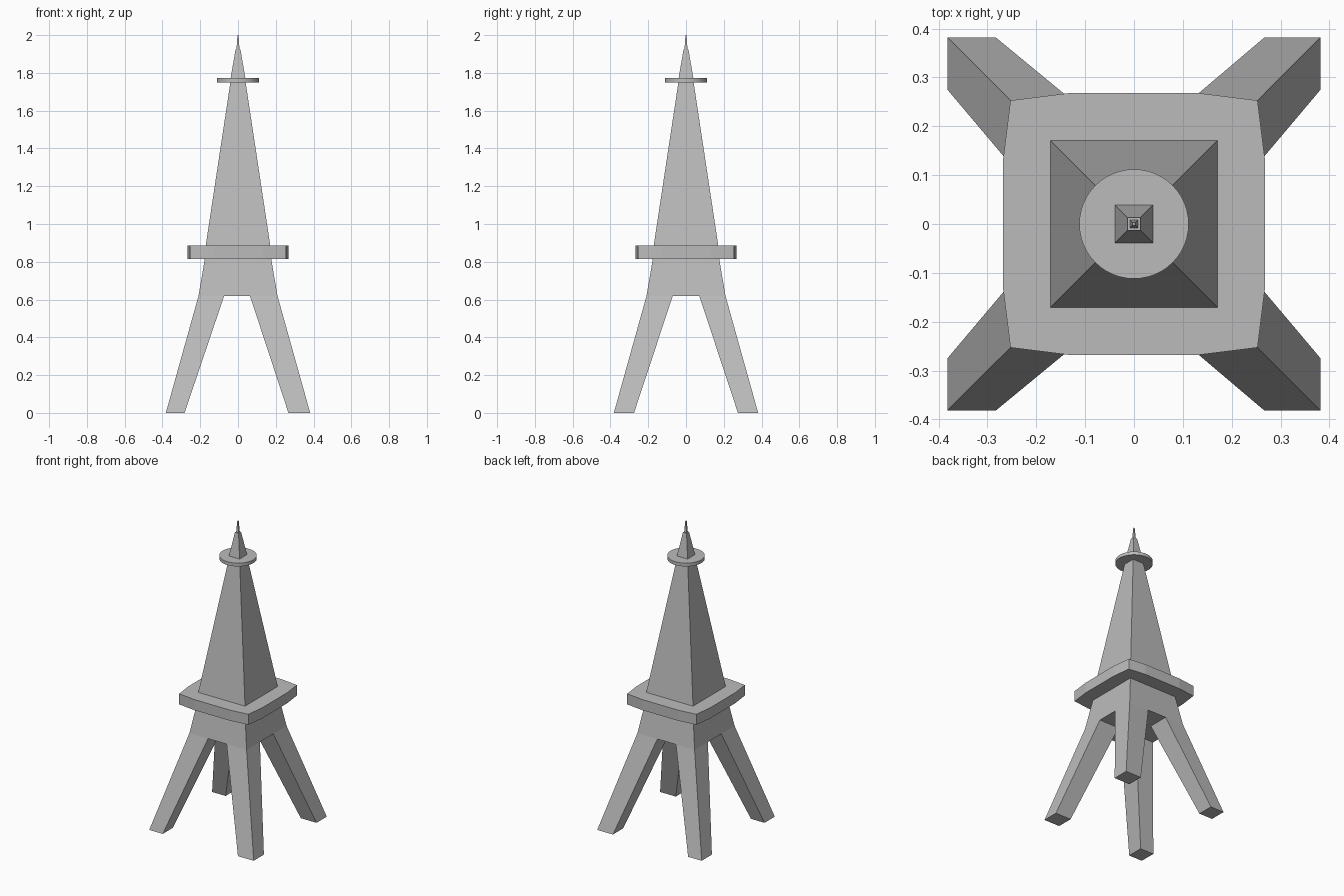
import bpy, bmesh

cube = bpy.data.objects.get("Cube")
if cube:
    bpy.data.objects.remove(cube, do_unlink=True)

grey = bpy.data.materials.new("iron grey")
grey.use_nodes = True
COLOUR = (0.5, 0.5, 0.5, 1)
grey.diffuse_color = COLOUR
grey.node_tree.nodes["Principled BSDF"].inputs["Base Color"].default_value = COLOUR


def loft(name, rings):
    """Join rings of 3D points into a closed solid."""
    bm = bmesh.new()
    loops = [[bm.verts.new(p) for p in ring] for ring in rings]
    bm.faces.new(loops[0])
    bm.faces.new(loops[-1])
    for low, high in zip(loops, loops[1:]):
        n = len(low)
        for i in range(n):
            j = (i + 1) % n
            bm.faces.new((low[i], low[j], high[j], high[i]))
    bmesh.ops.recalc_face_normals(bm, faces=bm.faces[:])
    mesh = bpy.data.meshes.new(name)
    bm.to_mesh(mesh)
    bm.free()
    mesh.materials.append(grey)
    obj = bpy.data.objects.new(name, mesh)
    bpy.context.collection.objects.link(obj)
    return obj


def rect(x0, x1, y0, y1, z):
    return [(x0, y0, z), (x1, y0, z), (x1, y1, z), (x0, y1, z)]


def square(half, z):
    return rect(-half, half, -half, half, z)


# Four splayed legs; the inner faces sit slightly off centre in x
for side, sx, foot_x, hip_x in (("right", -1, 0.283, 0.073), ("left", 1, 0.267, 0.063)):
    for end, sy in (("front", -1), ("back", 1)):
        loft(f"{end}_{side}_leg", [
            rect(sx * foot_x, sx * 0.382, sy * 0.275, sy * 0.382, 0),
            rect(sx * hip_x, sx * 0.209, sy * 0.07, sy * 0.209, 0.62)])

# Solid block joining the legs under the platform
loft("leg_junction", [square(0.209, 0.62), square(0.175, 0.82)])

# Platform with gently bowed sides
CORNER, SIDE, FLAT = 0.253, 0.268, 0.133
outline = []
for cx, cy in ((1, 0), (0, 1), (-1, 0), (0, -1)):
    for out, along in ((SIDE, -FLAT), (SIDE, FLAT), (CORNER, CORNER)):
        outline.append((cx * out - cy * along, cy * out + cx * along))
loft("platform", [[(x, y, z) for x, y in outline] for z in (0.815, 0.885)])

# Tapering shaft, spire and needle
loft("shaft", [square(0.171, 0.885), square(0.04, 1.752)])
loft("spire", [square(0.039, 1.772), square(0.013, 1.925)])
loft("needle", [square(0.008, 1.925), square(0.003, 2.0)])

# Round lookout deck
bpy.ops.mesh.primitive_cylinder_add(vertices=48, radius=0.112, depth=0.022,
                                    location=(0, 0, 1.761))
deck = bpy.context.object
deck.name = "lookout_deck"
deck.data.materials.append(grey)
bpy.ops.object.shade_smooth_by_angle()
